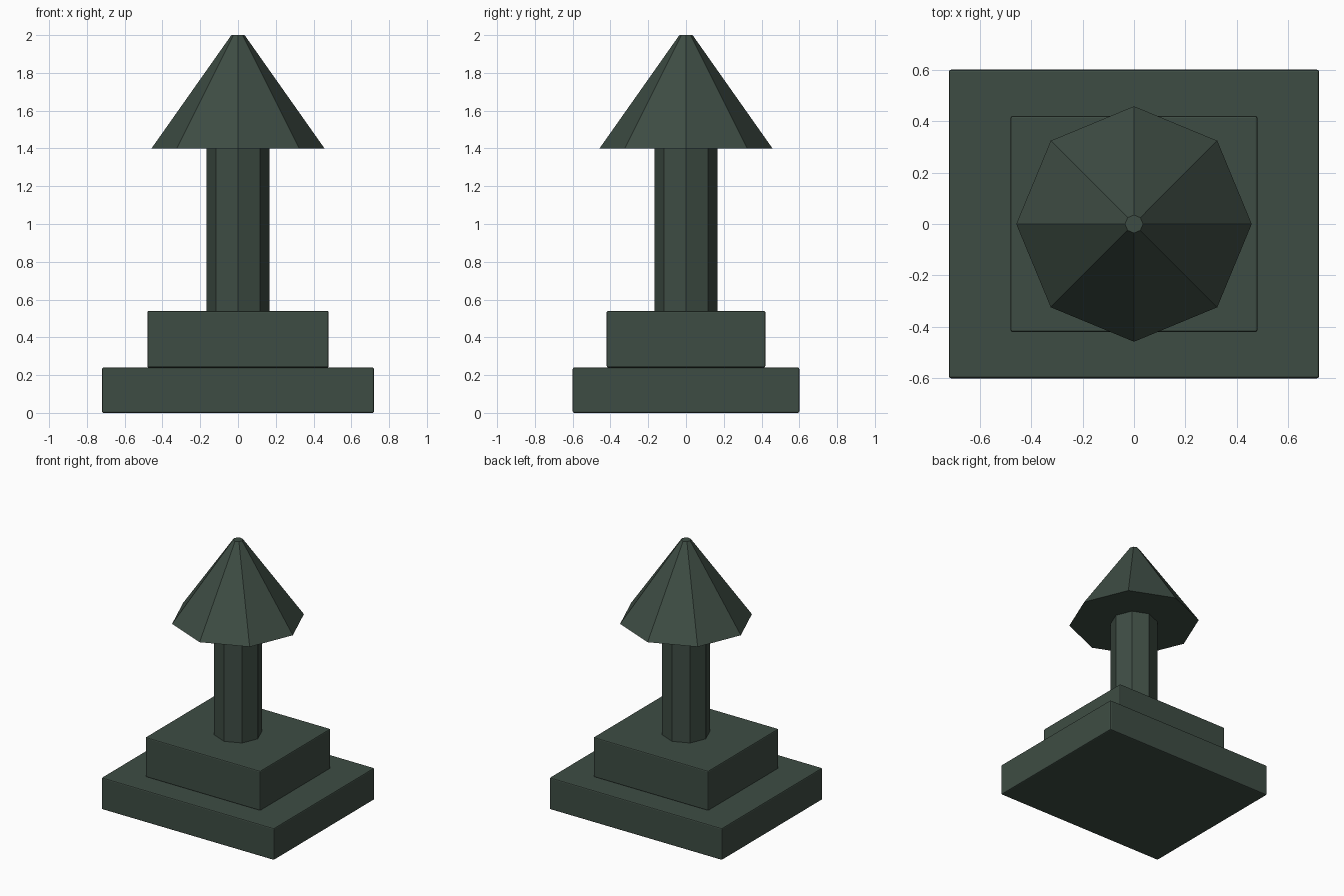
import bpy
import bmesh
from mathutils import Matrix

cube = bpy.data.objects.get("Cube")
if cube:
    bpy.data.objects.remove(cube, do_unlink=True)

# Single dark green colour
green = bpy.data.materials.new("dark_green")
green.use_nodes = True
colour = (0.048, 0.073, 0.057, 1)
green.diffuse_color = colour
green.node_tree.nodes["Principled BSDF"].inputs["Base Color"].default_value = colour


def add_part(name, bm):
    mesh = bpy.data.meshes.new(name)
    bm.to_mesh(mesh)
    bm.free()
    mesh.materials.append(green)
    part = bpy.data.objects.new(name, mesh)
    bpy.context.collection.objects.link(part)
    return part


def slab(name, width, depth, bottom, top):
    bm = bmesh.new()
    placing = Matrix.Translation((0, 0, (bottom + top) / 2))
    size = Matrix.Diagonal((width, depth, top - bottom, 1))
    bmesh.ops.create_cube(bm, size=1, matrix=placing @ size)
    part = add_part(name, bm)
    bevel = part.modifiers.new("edge_bevel", "BEVEL")
    bevel.width = 0.008
    bevel.segments = 2


def octagon_prism(name, bottom_radius, top_radius, bottom, top):
    bm = bmesh.new()
    bmesh.ops.create_cone(bm, cap_ends=True, segments=8,
                          radius1=bottom_radius, radius2=top_radius,
                          depth=top - bottom,
                          matrix=Matrix.Translation((0, 0, (bottom + top) / 2)))
    # Keep corners on the x and y axes
    corner = max(bm.verts, key=lambda v: v.co.x)
    if abs(corner.co.y) > 0.01:
        bmesh.ops.rotate(bm, verts=bm.verts, matrix=Matrix.Rotation(0.3927, 3, "Z"))
    add_part(name, bm)


# Stepped base
slab("lower_plinth", 1.44, 1.2, 0, 0.24)
slab("upper_plinth", 0.96, 0.84, 0.24, 0.54)

# Column and pointed roof
octagon_prism("column", 0.166, 0.166, 0.54, 1.4)
octagon_prism("roof", 0.458, 0.035, 1.4, 2)
